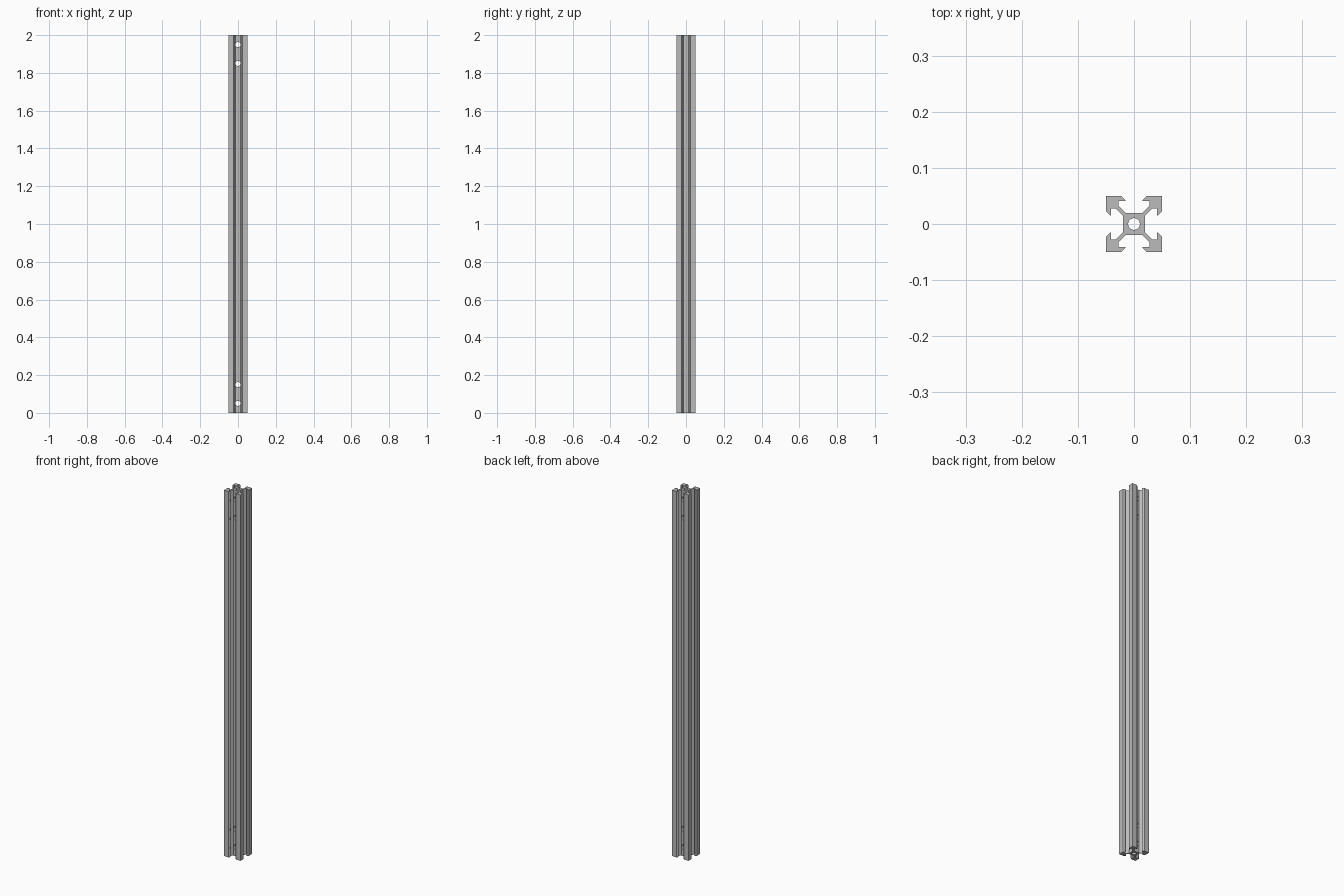
import bpy
import bmesh
import math
from mathutils import Matrix

cube = bpy.data.objects.get("Cube")
if cube:
    bpy.data.objects.remove(cube, do_unlink=True)

MM = 0.005          # one millimetre of the slotted bar in model units
LENGTH = 2.0

aluminium = bpy.data.materials.new("aluminium grey")
aluminium.use_nodes = True
grey = (0.5, 0.5, 0.5, 1.0)
aluminium.diffuse_color = grey
aluminium.node_tree.nodes["Principled BSDF"].inputs["Base Color"].default_value = grey


def add_object(name, bm):
    bmesh.ops.recalc_face_normals(bm, faces=bm.faces)
    mesh = bpy.data.meshes.new(name)
    bm.to_mesh(mesh)
    bm.free()
    mesh.materials.append(aluminium)
    obj = bpy.data.objects.new(name, mesh)
    bpy.context.collection.objects.link(obj)
    return obj


def cutter(name, radius, depth, matrix):
    bm = bmesh.new()
    bmesh.ops.create_cone(bm, cap_ends=True, segments=32, radius1=radius,
                          radius2=radius, depth=depth, matrix=matrix)
    obj = add_object(name, bm)
    obj.hide_render = True
    return obj


# Half of one slot: corner, bevelled lip, cavity wall, diagonal web, core
half_slot = [(10, 10), (4.58, 10), (3.1, 8.52), (3.1, 8.2),
             (5.5, 8.2), (5.5, 6.56), (2.84, 3.9)]
slot = half_slot + [(-x, y) for x, y in reversed(half_slot[1:])]

# Four slots around the axis form the closed cross-section
bm = bmesh.new()
outline = []
for turn in range(4):
    c, s = ((1, 0), (0, 1), (-1, 0), (0, -1))[turn]
    for x, y in slot:
        outline.append(bm.verts.new(((x * c - y * s) * MM,
                                     (x * s + y * c) * MM, 0)))
base = bm.faces.new(outline)
extruded = bmesh.ops.extrude_face_region(bm, geom=[base])
top = [v for v in extruded["geom"] if isinstance(v, bmesh.types.BMVert)]
bmesh.ops.translate(bm, verts=top, vec=(0, 0, LENGTH))
rail = add_object("slotted_rail", bm)

# Central bore, cross holes through the core, wider access holes in front lips
cutters = [cutter("centre_bore_cutter", 2.1 * MM, LENGTH + 0.2,
                  Matrix.Translation((0, 0, LENGTH / 2)))]
across = Matrix.Rotation(math.pi / 2, 4, "X")
for z in (0.05, 0.15, LENGTH - 0.15, LENGTH - 0.05):
    cutters.append(cutter("cross_hole_cutter", 2.75 * MM, 0.14,
                          Matrix.Translation((0, 0, z)) @ across))
    cutters.append(cutter("access_hole_cutter", 3.5 * MM, 0.03,
                          Matrix.Translation((0, -0.045, z)) @ across))

bpy.ops.object.select_all(action="DESELECT")
bpy.context.view_layer.objects.active = rail
rail.select_set(True)
for tool in cutters:
    mod = rail.modifiers.new(tool.name, "BOOLEAN")
    mod.operation = "DIFFERENCE"
    mod.solver = "EXACT"
    mod.object = tool
    bpy.ops.object.modifier_apply(modifier=mod.name)
    bpy.data.objects.remove(tool, do_unlink=True)

bpy.ops.object.shade_smooth_by_angle(angle=math.radians(30))
